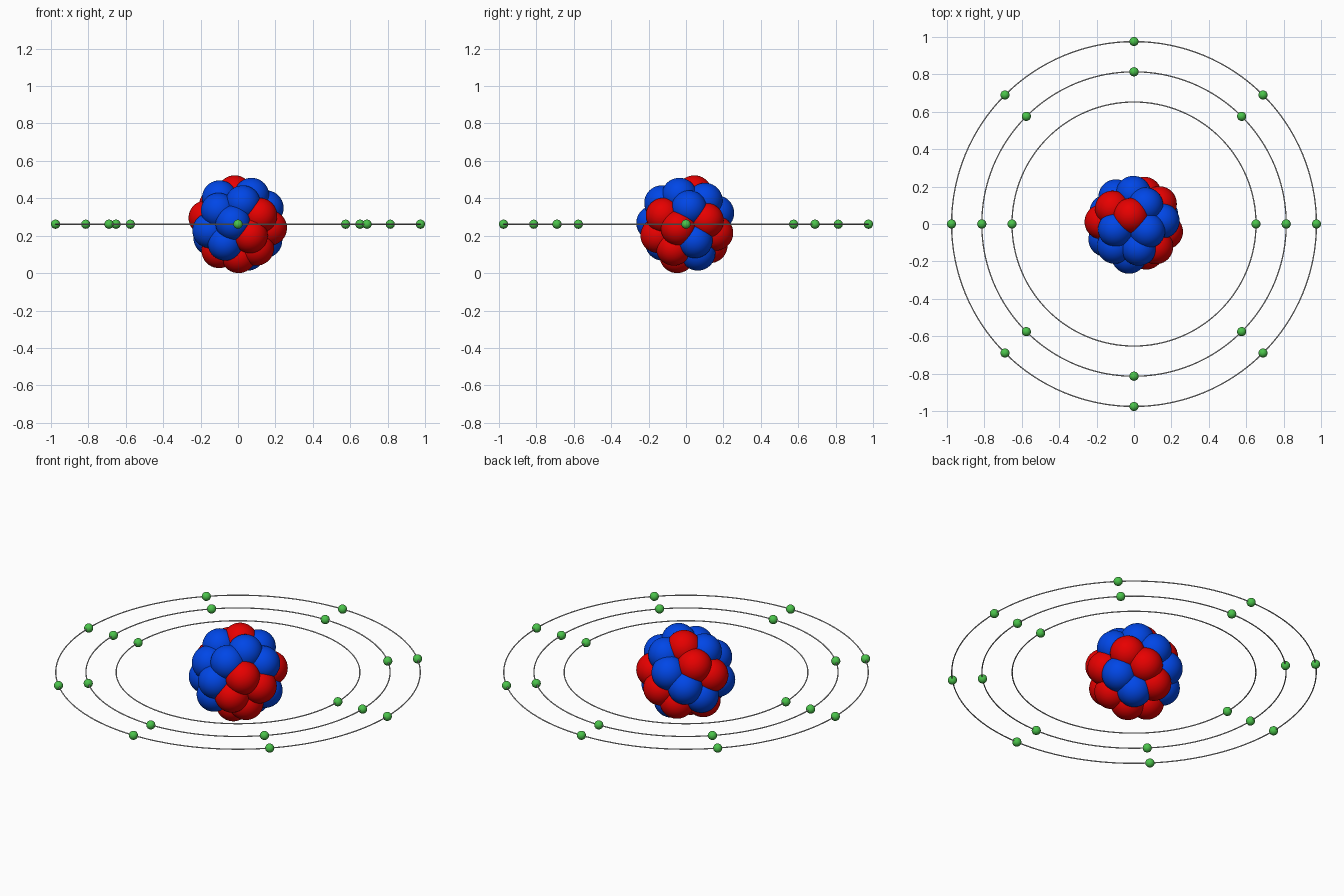
import bpy
from math import cos, sin, pi, sqrt

cube = bpy.data.objects.get("Cube")
if cube:
    bpy.data.objects.remove(cube, do_unlink=True)


def make_material(name, rgb):
    mat = bpy.data.materials.new(name)
    mat.use_nodes = True
    colour = (*rgb, 1.0)
    mat.diffuse_color = colour
    mat.node_tree.nodes["Principled BSDF"].inputs["Base Color"].default_value = colour
    return mat


RED = make_material("red", (0.86, 0.0, 0.0))
BLUE = make_material("blue", (0.0, 0.065, 0.84))
GREEN = make_material("green", (0.07, 0.55, 0.07))
GREY = make_material("light grey", (0.65, 0.65, 0.65))

# Overall sizes
SHELL = 0.174          # distance of the nucleons from the centre
NUCLEON = 0.094        # nucleon radius
ELECTRON = 0.0245      # electron radius
COUNT = 26             # nucleons on the outer shell
CENTRE_Z = SHELL * (1 - 1 / COUNT) + NUCLEON


def finish(name, mat):
    obj = bpy.context.object
    obj.name = name
    obj.data.name = name
    obj.data.materials.append(mat)
    bpy.ops.object.shade_smooth()


def add_ball(name, position, radius, mat, segments):
    bpy.ops.mesh.primitive_uv_sphere_add(
        segments=segments, ring_count=segments // 2, radius=radius, location=position)
    finish(name, mat)


# Nucleus: balls spread evenly along a golden spiral, from top to bottom
protons = {0, 5, 9, 10, 11, 14, 16, 17, 21, 22, 23, 25}
for i in range(COUNT):
    height = 1 - (2 * i + 1) / COUNT
    across = sqrt(1 - height * height)
    angle = pi + pi * (1 + sqrt(5)) * (i + 0.5)
    position = (SHELL * across * cos(angle),
                SHELL * across * sin(angle),
                CENTRE_Z + SHELL * height)
    is_proton = i in protons
    add_ball(f"{'proton' if is_proton else 'neutron'}_{i + 1}", position,
             NUCLEON, RED if is_proton else BLUE, 40)

# Flat orbits, each with evenly spaced electrons
outer = 1 - ELECTRON
orbits = [("inner", outer * 4 / 6 + 0.002, 2), ("middle", outer * 5 / 6 + 0.001, 8),
          ("outer", outer, 8)]
for label, radius, electrons in orbits:
    bpy.ops.mesh.primitive_torus_add(
        major_radius=radius, minor_radius=0.0033, major_segments=128,
        minor_segments=8, location=(0, 0, CENTRE_Z))
    finish(f"{label}_orbit_ring", GREY)
    for i in range(electrons):
        angle = 2 * pi * i / electrons
        add_ball(f"{label}_electron_{i + 1}",
                 (radius * cos(angle), radius * sin(angle), CENTRE_Z),
                 ELECTRON, GREEN, 24)
